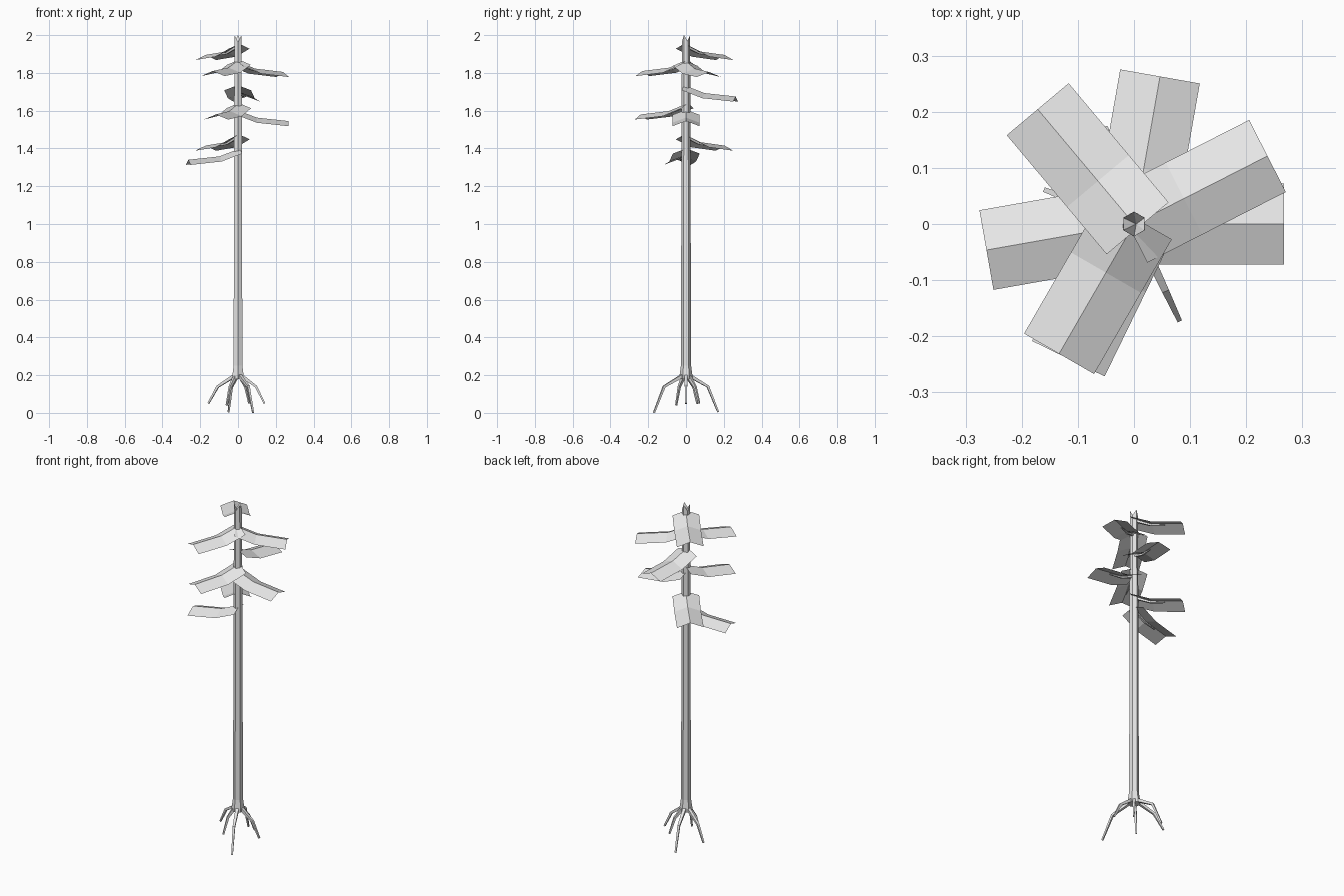
import bpy
from math import radians, sin, cos, tau
from mathutils import Vector

cube = bpy.data.objects.get("Cube")
if cube:
    bpy.data.objects.remove(cube)

grey = bpy.data.materials.new("plain_grey")
grey.use_nodes = True
grey.diffuse_color = (0.8, 0.8, 0.8, 1)
grey.node_tree.nodes["Principled BSDF"].inputs["Base Color"].default_value = (0.8, 0.8, 0.8, 1)


def add_mesh(name, verts, faces):
    mesh = bpy.data.meshes.new(name)
    mesh.from_pydata(verts, [], faces)
    mesh.materials.append(grey)
    obj = bpy.data.objects.new(name, mesh)
    bpy.context.collection.objects.link(obj)
    return obj


def bridge(rings, sides):
    """Side quads between consecutive rings of vertices."""
    return [(r * sides + i, r * sides + (i + 1) % sides,
             (r + 1) * sides + (i + 1) % sides, (r + 1) * sides + i)
            for r in range(rings - 1) for i in range(sides)]


def tapered_stick(name, path, radii, sides=4):
    """Tube along a bent path, closed at both ends."""
    path = [Vector(p) for p in path]
    verts = []
    for k, (point, radius) in enumerate(zip(path, radii)):
        ahead = path[min(k + 1, len(path) - 1)] - path[max(k - 1, 0)]
        side = ahead.cross(Vector((0, 0, 1))).normalized()
        up = side.cross(ahead).normalized()
        for i in range(sides):
            a = tau * (i + 0.5) / sides
            verts.append(point + radius * (cos(a) * side + sin(a) * up))
    n = len(verts)
    faces = bridge(len(path), sides)
    faces += [tuple(reversed(range(sides))), tuple(range(n - sides, n))]
    return add_mesh(name, verts, faces)


# Six-sided trunk with a flared foot and a broken, jagged top
SIDES = 6
profile = [(0.034, 0.18), (0.034, 0.20), (0.027, 0.25), (0.022, 1.975)]
verts = []
for k, (radius, z) in enumerate(profile):
    for i in range(SIDES):
        a = tau * (i + 0.5) / SIDES
        jag = (0.025 if i % 2 else -0.01) if k == len(profile) - 1 else 0
        verts.append((radius * cos(a), radius * sin(a), z + jag))
hollow = len(verts)
verts.append((0.004, 0, 1.955))
faces = bridge(len(profile), SIDES) + [tuple(reversed(range(SIDES)))]
top = hollow - SIDES
faces += [(top + i, top + (i + 1) % SIDES, hollow) for i in range(SIDES)]
add_mesh("trunk", verts, faces)

# Bent roots, each given by its tip
root_tips = [(0.14, 0.0, 0.05), (0.06, 0.07, 0.05), (-0.05, 0.17, 0.005),
             (-0.157, 0.06, 0.05), (-0.06, -0.052, 0.04), (0.08, -0.17, 0.0)]
for n, tip in enumerate(root_tips):
    flat = Vector((tip[0], tip[1], 0))
    start = flat.normalized() * 0.015 + Vector((0, 0, 0.2))
    knee = flat * 0.68 + Vector((0, 0, 0.14))
    tapered_stick(f"root_{n + 1}", [start, knee, tip], [0.013, 0.009, 0.006])

# Ridged, drooping fronds: direction in degrees and height at the trunk
HALF, DROP = 0.072, 0.027
ridge = [(-0.01, 0.0), (0.1, -0.042), (0.267, -0.06)]
fronds = [(130, 1.955), (27, 1.865), (240, 1.87), (80, 1.735),
          (0, 1.605), (244, 1.64), (130, 1.475), (190, 1.4)]
for n, (angle, height) in enumerate(fronds):
    a = radians(angle)
    out, side = Vector((cos(a), sin(a), 0)), Vector((-sin(a), cos(a), 0))
    verts = []
    for reach, z in ridge:
        for s in (-1, 0, 1):
            verts.append(out * reach + side * s * HALF
                         + Vector((0, 0, height + z - abs(s) * DROP)))
    faces = [(3 * r + c, 3 * r + 3 + c, 3 * r + 4 + c, 3 * r + 1 + c)
             for r in range(2) for c in range(2)]
    add_mesh(f"frond_{n + 1}", verts, faces)
    # Twig carrying the frond from below
    path = [out * reach + Vector((0, 0, height + z))
            for reach, z in ((0.01, -0.018), (0.09, -0.05), (0.17, -0.06))]
    tapered_stick(f"twig_{n + 1}", path, [0.009, 0.007, 0.004])
